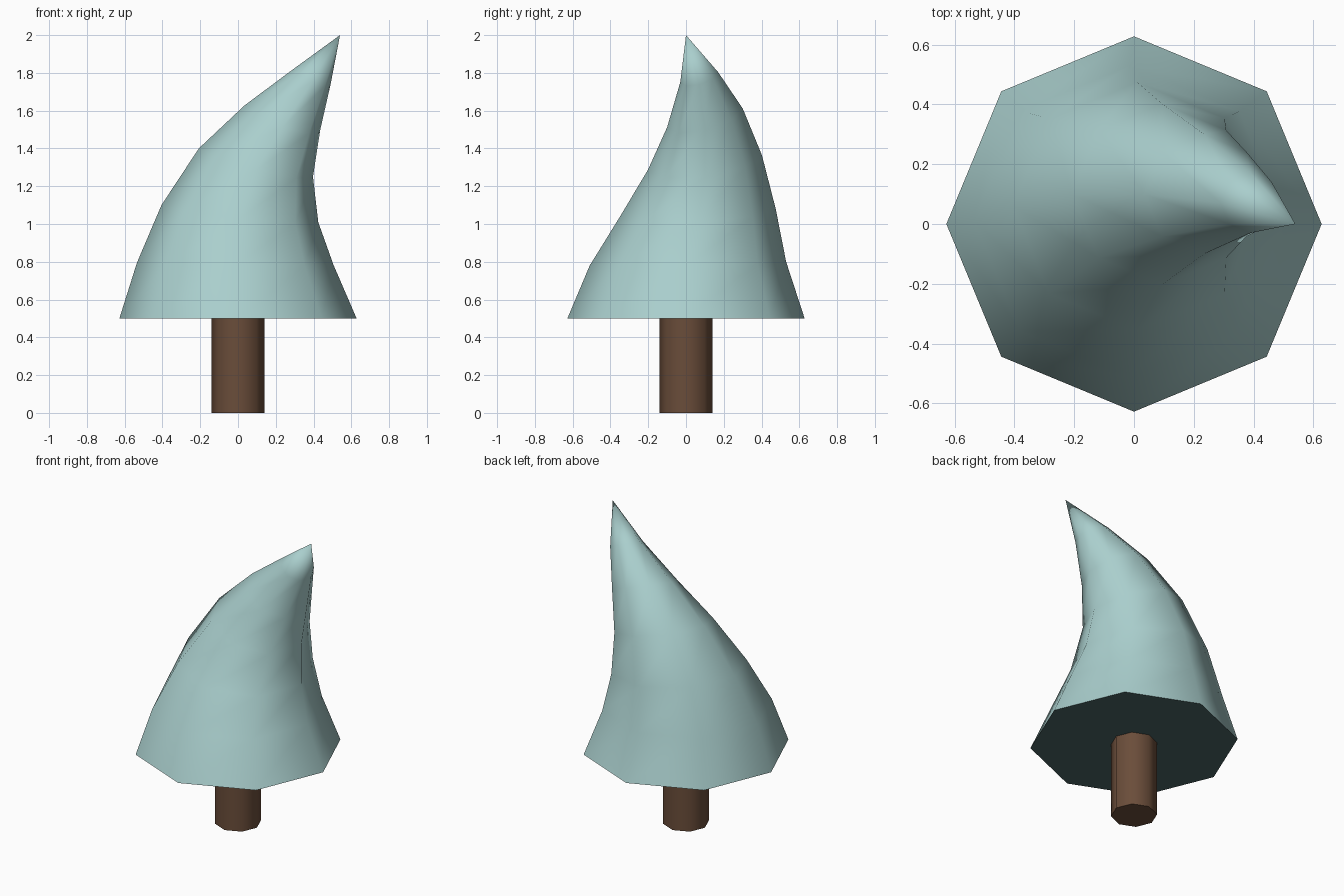
import bpy, bmesh, math

if "Cube" in bpy.data.objects:
    bpy.data.objects.remove(bpy.data.objects["Cube"])

SIDES = 8


def material(name, rgb):
    m = bpy.data.materials.new(name)
    m.diffuse_color = (*rgb, 1)
    m.use_nodes = True
    m.node_tree.nodes["Principled BSDF"].inputs["Base Color"].default_value = m.diffuse_color
    return m


teal = material("pale teal", (0.40, 0.62, 0.61))
dark = material("dark teal", (0.07, 0.13, 0.13))
brown = material("bark brown", (0.144, 0.074, 0.042))


def loft(name, rings, mats, tip=None):
    """Skin rings of (x, y, z, radius, tilt_x, tilt_y), smooth sides and flat ends."""
    bm = bmesh.new()
    loops = []
    for x, y, z, r, tx, ty in rings:
        loop = []
        for i in range(SIDES):
            a = 2 * math.pi * i / SIDES
            dx, dy = r * math.cos(a), r * math.sin(a)
            loop.append(bm.verts.new((x + dx, y + dy, z + tx * dx + ty * dy)))
        loops.append(loop)
    sides = []
    for lo, hi in zip(loops, loops[1:]):
        for i in range(SIDES):
            j = (i + 1) % SIDES
            sides.append(bm.faces.new((lo[i], lo[j], hi[j], hi[i])))
    caps = [bm.faces.new(loops[0][::-1])]
    if tip:
        apex = bm.verts.new(tip)
        for i in range(SIDES):
            sides.append(bm.faces.new((loops[-1][i], loops[-1][(i + 1) % SIDES], apex)))
    else:
        caps.append(bm.faces.new(loops[-1]))
    for f in sides:
        f.smooth = True
    for f in caps:
        f.material_index = len(mats) - 1
        for e in f.edges:
            e.smooth = False
    me = bpy.data.meshes.new(name)
    bm.to_mesh(me)
    bm.free()
    for m in mats:
        me.materials.append(m)
    ob = bpy.data.objects.new(name, me)
    bpy.context.collection.objects.link(ob)
    return ob


# Trunk
loft("trunk", [(0, 0, 0, 0.14, 0, 0), (0, 0, 0.52, 0.14, 0, 0)], [brown])

# Bent, leaning foliage cone with a dark underside
loft("foliage", [
    (0.000, 0.00, 0.500, 0.628, 0.00, 0.00),
    (-0.015, 0.01, 0.790, 0.520, -0.01, 0.02),
    (0.010, 0.06, 1.055, 0.415, -0.11, 0.06),
    (0.095, 0.10, 1.325, 0.302, -0.25, 0.13),
    (0.235, 0.10, 1.562, 0.200, -0.33, 0.25),
    (0.390, 0.07, 1.778, 0.100, -0.40, 0.26),
], [teal, dark], tip=(0.54, 0, 2.0))
